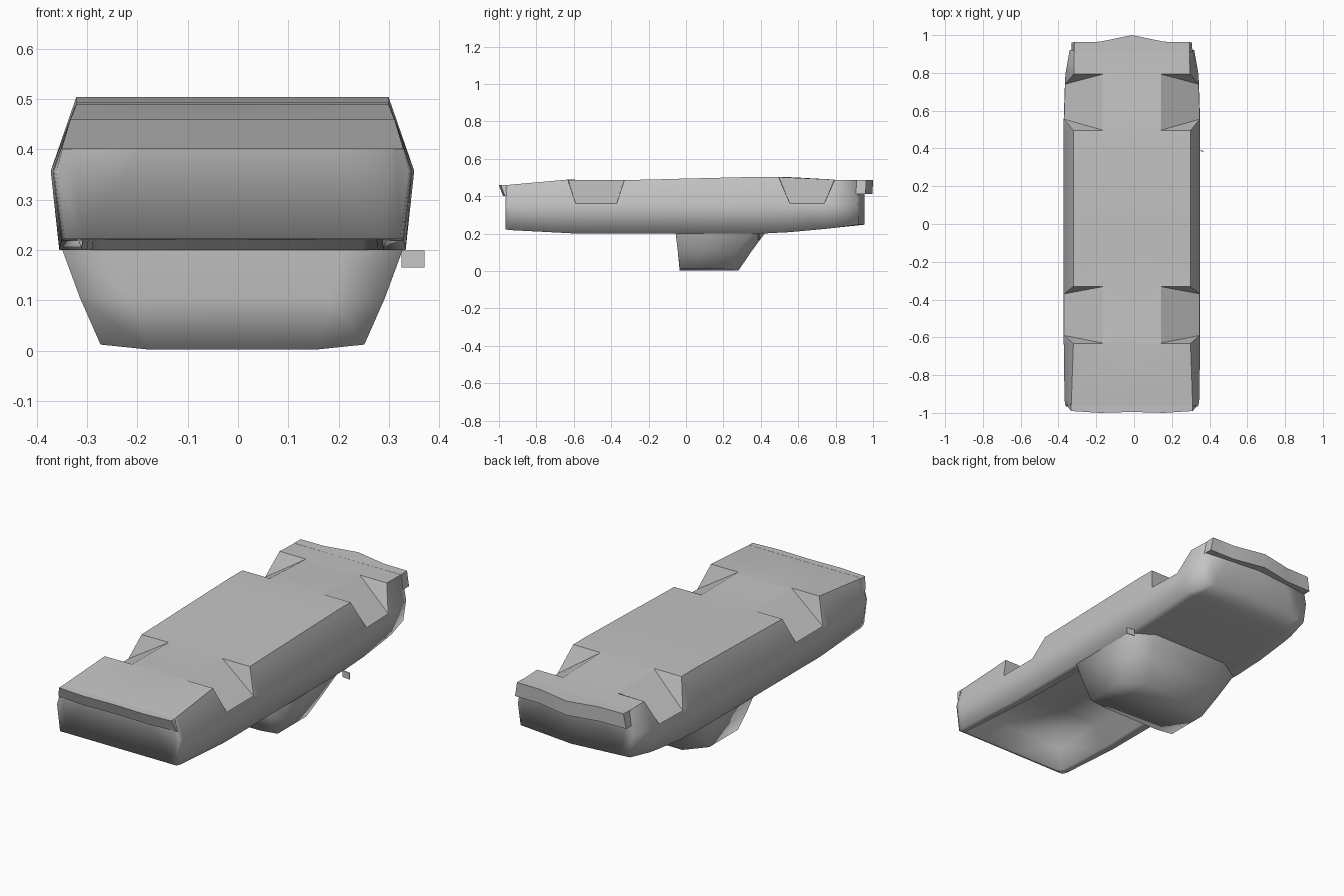
import bpy, bmesh, math

if "Cube" in bpy.data.objects:
    bpy.data.objects.remove(bpy.data.objects["Cube"], do_unlink=True)

DX = -0.011  # the shell sits slightly off centre because of the single mirror

grey = bpy.data.materials.new("plain grey")
grey.use_nodes = True
grey.diffuse_color = (0.55, 0.55, 0.55, 1)
grey.node_tree.nodes["Principled BSDF"].inputs["Base Color"].default_value = (0.55, 0.55, 0.55, 1)


def finish(name, bm, angle):
    bmesh.ops.recalc_face_normals(bm, faces=bm.faces)
    mesh = bpy.data.meshes.new(name)
    bm.to_mesh(mesh)
    bm.free()
    mesh.materials.append(grey)
    obj = bpy.data.objects.new(name, mesh)
    bpy.context.collection.objects.link(obj)
    bpy.ops.object.select_all(action='DESELECT')
    obj.select_set(True)
    bpy.context.view_layer.objects.active = obj
    bpy.ops.object.shade_smooth_by_angle(angle=math.radians(angle), keep_sharp_edges=True)


def bridge(bm, a, b):
    n = len(a)
    return [bm.faces.new((a[i], a[(i + 1) % n], b[(i + 1) % n], b[i])) for i in range(n)]


# Body shell: cross-sections along y, with wheel pockets and an open bed
def section(bm, y, top, sill, half=0.361, edge=0.31, rim=0.05, bed=None, pocket=0, bow=0):
    shoulder = (half - 0.002, 0.362) if pocket else (edge, top)
    low = half - 0.017
    deck = bed if bed else sill
    right = [(0.155, top), shoulder, (half, 0.357), (low, sill),
             (low - rim, sill), (low - rim - 0.02, deck)]
    left = [(-x, z) for x, z in right]
    ring = [left[2], left[1], left[0], (0, top)] + right + [(0, deck)] + left[:2:-1]
    verts = []
    for i, (x, z) in enumerate(ring):
        shift = pocket if i in (2, 4) else 0
        verts.append(bm.verts.new((x + DX, y + shift + bow * (1 - abs(x) / 0.33), z)))
    return verts


bm = bmesh.new()
BED = 0.335
rings = [
    section(bm, -0.965, 0.459, 0.222, half=0.35, edge=0.322, rim=0.035),
    section(bm, -0.945, 0.461, 0.22, half=0.355, edge=0.321, rim=0.035),
    section(bm, -0.925, 0.463, 0.218, half=0.357, edge=0.32, rim=0.035, bed=BED),
    section(bm, -0.632, 0.489, 0.203, rim=0.045, bed=BED),
    section(bm, -0.59, 0.488, 0.2, rim=0.045, bed=BED, pocket=-0.04),
    section(bm, -0.37, 0.486, 0.2, rim=0.055, bed=BED, pocket=0.038),
    section(bm, -0.33, 0.486, 0.2, rim=0.055, bed=BED),
    section(bm, -0.08, 0.492, 0.2, rim=0.065, bed=BED),
    section(bm, -0.055, 0.493, 0.2, rim=0.065),
    section(bm, 0.4, 0.504, 0.2),
    section(bm, 0.495, 0.503, 0.205),
    section(bm, 0.555, 0.502, 0.208, pocket=-0.058),
    section(bm, 0.74, 0.489, 0.225, half=0.355, pocket=0.053),
    section(bm, 0.795, 0.488, 0.231, half=0.352, edge=0.307),
    section(bm, 0.92, 0.485, 0.248, half=0.33, edge=0.305, bow=0.035),
]
underside = []
for a, b in zip(rings, rings[1:]):
    underside += bridge(bm, a, b)[1:5]
for ring in (rings[0], rings[-1]):
    for i in range(6):
        bm.faces.new((ring[i], ring[i + 1], ring[12 - i], ring[13 - i]))
# Crisp pocket and underside borders, everything else flows smoothly
bmesh.ops.recalc_face_normals(bm, faces=bm.faces)
for edge in {e for f in underside for e in f.edges}:
    edge.smooth = edge.calc_face_angle(0) < math.radians(22)
finish("body_shell", bm, 100)


# Cab: stacked plan outlines, roof lowest
def outline(z, half, inner, rear, side, front, camber=0):
    pts = [(-half, side), (-half, rear), (-inner, rear), (inner, rear),
           (half, rear), (half, side), (inner, front), (-inner, front)]
    return [(x + DX, y, z - (camber if abs(x) == inner else 0)) for x, y in pts]


bm = bmesh.new()
levels = [outline(0.215, 0.338, 0.22, -0.055, 0.36, 0.43),
          outline(0.2, 0.338, 0.22, -0.055, 0.35, 0.42),
          outline(0.105, 0.303, 0.195, -0.044, 0.27, 0.35),
          outline(0.012, 0.262, 0.165, -0.034, 0.2, 0.28, camber=0.01)]
loops = [[bm.verts.new(p) for p in level] for level in levels]
for a, b in zip(loops, loops[1:]):
    bridge(bm, a, b)
for loop in (loops[0], loops[-1]):
    bm.faces.new((loop[0], loop[1], loop[2], loop[7]))
    bm.faces.new((loop[7], loop[2], loop[3], loop[6]))
    bm.faces.new((loop[6], loop[3], loop[4], loop[5]))
finish("cab", bm, 88)


# Bumpers: mirrored plan outlines given as half-width, y, top z
def bumper(name, half_plan, bottom, setback, flare):
    bm = bmesh.new()
    plan = half_plan + [(-x, y, z) for x, y, z in reversed(half_plan) if x]
    upper = [bm.verts.new((x + DX, y, z)) for x, y, z in plan]
    lower = [bm.verts.new((x * flare + DX, y + setback, bottom)) for x, y, z in plan]
    bridge(bm, upper, lower)
    bm.faces.new(upper)
    bm.faces.new(lower)
    finish(name, bm, 35)


bumper("pointed_bumper", [(0, 1.0, 0.487), (0.17, 0.965, 0.487), (0.305, 0.963, 0.487),
                          (0.306, 0.912, 0.486)], 0.412, -0.003, 1.045)
bumper("flat_bumper", [(0, -0.995, 0.459), (0.17, -1.0, 0.459), (0.322, -0.99, 0.459),
                       (0.322, -0.96, 0.46)], 0.4, 0.022, 1.055)

# Single side mirror: a thin plate
bm = bmesh.new()
bmesh.ops.create_cube(bm, size=1)
for v in bm.verts:
    x, y, z = v.co
    v.co = (0.3475 + x * 0.045, 0.388 + y * 0.004 - x * 0.006, 0.182 + z * 0.034)
finish("side_mirror", bm, 30)
